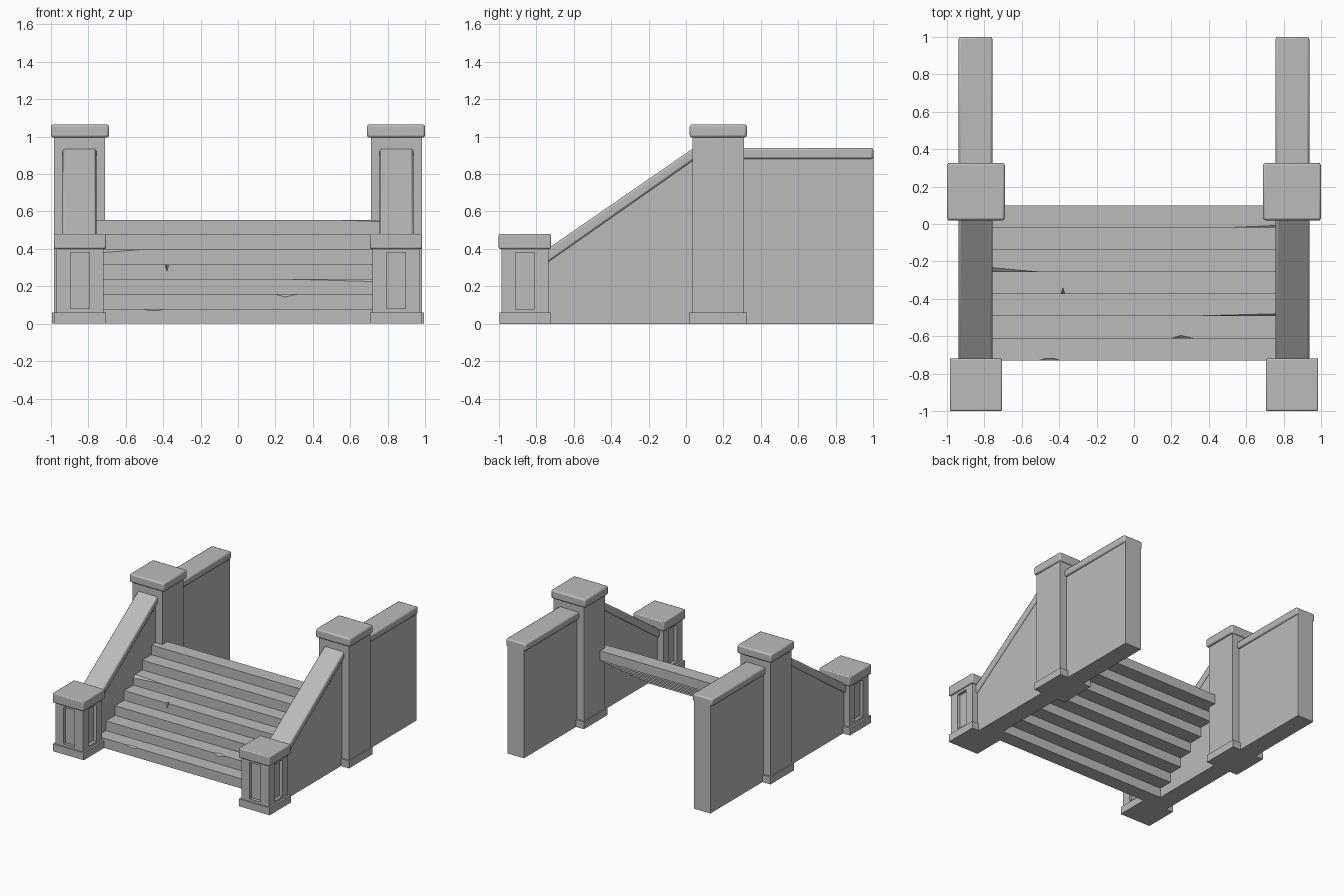
import bpy, bmesh
from mathutils import Vector

cube = bpy.data.objects.get("Cube")
if cube:
    bpy.data.objects.remove(cube, do_unlink=True)

stone = bpy.data.materials.new("grey_stone")
stone.use_nodes = True
GREY = (0.5, 0.5, 0.5, 1)
stone.diffuse_color = GREY
stone.node_tree.nodes["Principled BSDF"].inputs["Base Color"].default_value = GREY


def finish(bm, name, bevel=0):
    bmesh.ops.recalc_face_normals(bm, faces=bm.faces[:])
    mesh = bpy.data.meshes.new(name)
    bm.to_mesh(mesh)
    bm.free()
    mesh.materials.append(stone)
    ob = bpy.data.objects.new(name, mesh)
    bpy.context.collection.objects.link(ob)
    if bevel:
        mod = ob.modifiers.new("edge_bevel", 'BEVEL')
        mod.width = bevel
        mod.segments = 2
        mod.limit_method = 'ANGLE'
        bpy.ops.object.select_all(action='DESELECT')
        ob.select_set(True)
        bpy.context.view_layer.objects.active = ob
        bpy.ops.object.shade_smooth_by_angle(angle=0.6)
    return ob


def box_mesh(lo, hi):
    lo, hi = Vector(lo), Vector(hi)
    bm = bmesh.new()
    bmesh.ops.create_cube(bm, size=1)
    for v in bm.verts:
        v.co = (lo + hi) / 2 + v.co * (hi - lo)
    return bm


def box(name, lo, hi, bevel=0):
    return finish(box_mesh(lo, hi), name, bevel)


def side_prism(name, outline, x0, x1, bevel=0):
    """Extrude a (y, z) outline from x0 to x1."""
    bm = bmesh.new()
    face = bm.faces.new([bm.verts.new((x0, y, z)) for y, z in outline])
    out = bmesh.ops.extrude_face_region(bm, geom=[face])
    moved = [g for g in out["geom"] if isinstance(g, bmesh.types.BMVert)]
    bmesh.ops.translate(bm, verts=moved, vec=(x1 - x0, 0, 0))
    return finish(bm, name, bevel)


def panelled_shaft(name, lo, hi, border, depth):
    """Post shaft with a recessed panel in each upright face but the back."""
    bm = box_mesh(lo, hi)
    bm.normal_update()
    faces = [f for f in bm.faces if abs(f.normal.z) < 0.5 and f.normal.y < 0.5]
    for f in faces:
        normal, centre = f.normal.copy(), f.calc_center_median()
        bmesh.ops.inset_individual(bm, faces=[f], thickness=0.01)
        # panel margins differ across the face and up it
        width = hi[1] - lo[1]
        height = hi[2] - lo[2]
        side = Vector((0, 0, 1)).cross(normal)
        for v in f.verts:
            d = v.co - centre
            s = 1 if d.dot(side) > 0 else -1
            t = 1 if d.z > 0 else -1
            v.co = centre + side * s * (width / 2 - border) + Vector((0, 0, t * (height / 2 - 0.02)))
        wall = bmesh.ops.extrude_face_region(bm, geom=[f])
        verts = [g for g in wall["geom"] if isinstance(g, bmesh.types.BMVert)]
        bmesh.ops.translate(bm, verts=verts, vec=-normal * depth)
        if f.is_valid:
            bmesh.ops.delete(bm, geom=[f], context='FACES_ONLY')
    return finish(bm, name)


# Balustrades, one each side
for tag, s in (("left", 1), ("right", -1)):
    def span(a, b):
        return sorted((s * a, s * b))

    # front newel post
    x0, x1 = span(0.705, 0.985)
    box(f"{tag}_front_post_base", (x0, -0.995, 0), (x1, -0.72, 0.06))
    box(f"{tag}_front_post_cap", (x0, -1, 0.40), (x1, -0.72, 0.48), 0.008)
    x0, x1 = span(0.72, 0.97)
    panelled_shaft(f"{tag}_front_post_shaft", (x0, -0.985, 0.06), (x1, -0.735, 0.40), 0.075, 0.025)

    # tall rear post
    x0, x1 = span(0.70, 0.995)
    box(f"{tag}_tall_post_base", (x0, 0.02, 0), (x1, 0.325, 0.06))
    x0, x1 = span(0.71, 0.985)
    box(f"{tag}_tall_post_shaft", (x0, 0.035, 0.06), (x1, 0.31, 1.0))
    x0, x1 = span(0.69, 1.0)
    box(f"{tag}_tall_post_cap", (x0, 0.02, 0.995), (x1, 0.325, 1.065), 0.012)

    # walls under the rails
    x0, x1 = span(0.772, 0.922)
    side_prism(f"{tag}_sloped_wall", [(-0.745, 0), (0.05, 0), (0.05, 0.9), (-0.745, 0.35)], x0, x1)
    box(f"{tag}_rear_wall", (x0, 0.30, 0), (x1, 1, 0.90))

    # rails
    x0, x1 = span(0.757, 0.937)
    side_prism(f"{tag}_sloped_rail", [(-0.75, 0.32), (0.05, 0.88), (0.05, 0.945), (-0.75, 0.393)], x0, x1, 0.012)
    box(f"{tag}_rear_rail", (x0, 0.29, 0.88), (x1, 1, 0.94), 0.012)

# Steps; each chip is (x, cut back, cut down) along the nosing
RISE, RUN, FRONT, HALF = 0.0793, 0.1185, -0.73, 0.78
chips = {
    0: [(-0.51, 0, 0), (-0.47, 0.012, 0.01), (-0.43, 0.012, 0.01), (-0.39, 0, 0)],
    1: [(0.2, 0, 0), (0.25, 0.016, 0.016), (0.32, 0, 0)],
    2: [(0.28, 0, 0), (HALF, 0.014, 0.014)],
    3: [(-0.39, 0, 0), (-0.38, 0.035, 0.04), (-0.37, 0, 0)],
    4: [(-HALF, 0.025, 0.02), (-0.51, 0, 0)],
    6: [(0.5, 0, 0), (HALF, 0.012, 0.01)],
}
for i in range(7):
    y, z = FRONT + i * RUN, i * RISE
    stations = list(chips.get(i, []))
    if not stations or stations[0][0] > -HALF:
        stations.insert(0, (-HALF, 0, 0))
    if stations[-1][0] < HALF:
        stations.append((HALF, 0, 0))
    bm = bmesh.new()
    rings = []
    for x, back, down in stations:
        section = [(y, z), (y, z + RISE - down), (y + back, z + RISE), (y + RUN, z + RISE), (y + RUN, z)]
        rings.append([bm.verts.new((x, *p)) for p in section])
    for a, b in zip(rings, rings[1:]):
        for k in range(5):
            n = (k + 1) % 5
            bm.faces.new((a[k], a[n], b[n], b[k]))
    bm.faces.new(rings[0])
    bm.faces.new(rings[-1])
    bmesh.ops.remove_doubles(bm, verts=bm.verts[:], dist=0.0001)
    finish(bm, f"step_{i + 1}")
